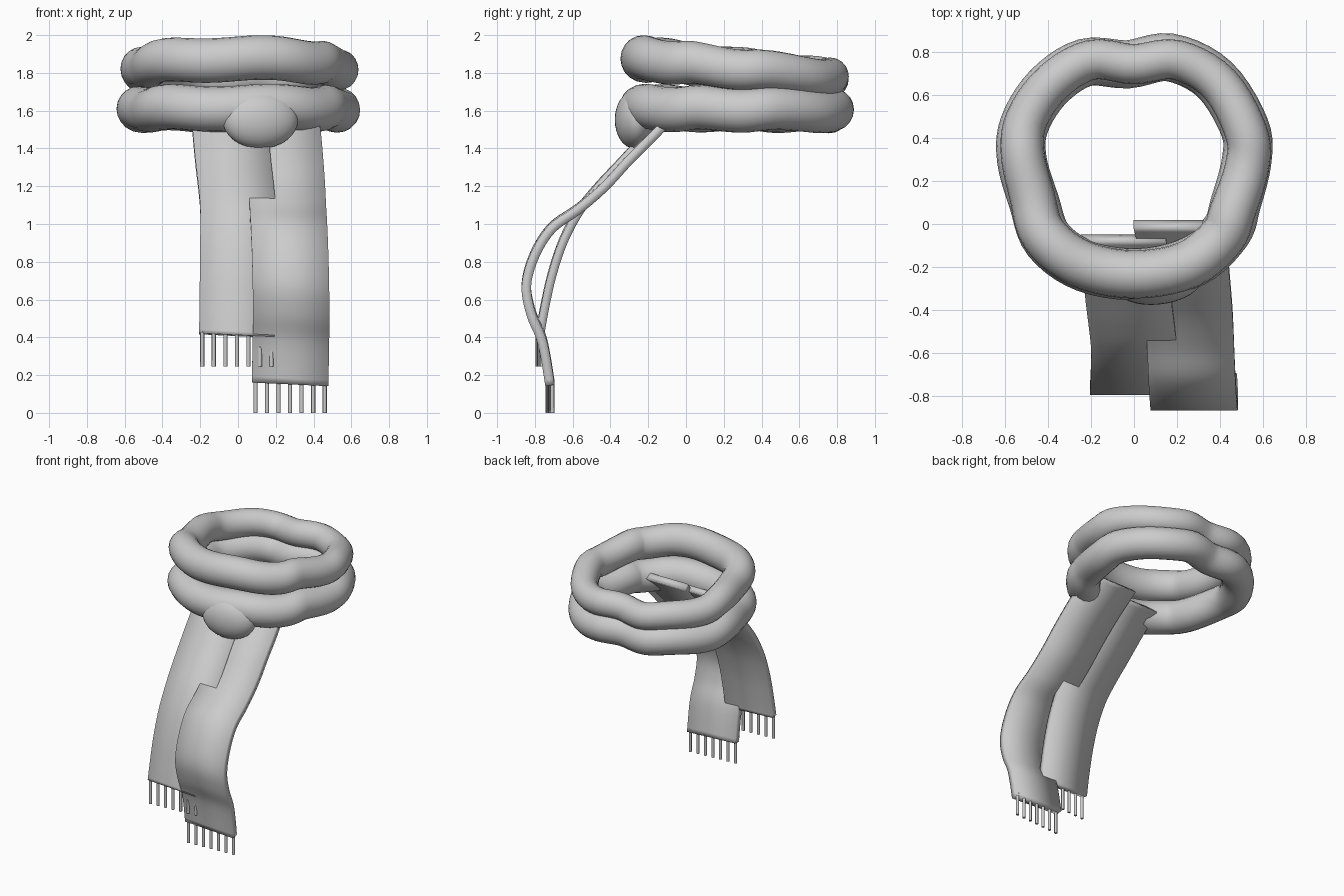
import bpy, bmesh, math
from mathutils import Vector

cube = bpy.data.objects.get("Cube")
if cube:
    bpy.data.objects.remove(cube, do_unlink=True)

wool = bpy.data.materials.new("grey_wool")
wool.use_nodes = True
GREY = (0.6, 0.6, 0.6, 1)
wool.diffuse_color = GREY
wool.node_tree.nodes["Principled BSDF"].inputs["Base Color"].default_value = GREY


def finish(name, bm):
    """Turn a bmesh into a smooth, coloured object."""
    bmesh.ops.recalc_face_normals(bm, faces=bm.faces)
    for f in bm.faces:
        f.smooth = True
    mesh = bpy.data.meshes.new(name)
    bm.to_mesh(mesh)
    bm.free()
    mesh.materials.append(wool)
    ob = bpy.data.objects.new(name, mesh)
    bpy.context.collection.objects.link(ob)
    return ob


def spline(points, closed=False, steps=5):
    """Catmull-Rom samples through the given points."""
    pts = [Vector(p) for p in points]
    n = len(pts)
    get = (lambda i: pts[i % n]) if closed else (lambda i: pts[max(0, min(n - 1, i))])
    out = []
    for i in range(n if closed else n - 1):
        a, b, c, d = (get(i + k) for k in (-1, 0, 1, 2))
        for s in range(steps):
            t = s / steps
            out.append(0.5 * (2 * b + (c - a) * t + (2 * a - 5 * b + 4 * c - d) * t * t
                              + (3 * b - a - 3 * c + d) * t ** 3))
    if not closed:
        out.append(pts[-1])
    return out


def loft(bm, rings, closed):
    """Skin a list of vertex rings."""
    n = len(rings[0])
    pairs = list(zip(rings, rings[1:] + rings[:1])) if closed else list(zip(rings, rings[1:]))
    for r0, r1 in pairs:
        for j in range(n):
            k = (j + 1) % n
            bm.faces.new((r0[j], r0[k], r1[k], r1[j]))


# Lumpy neck wraps: x, y of the tube centre seen from above
WRAP = [(0, .745), (.2, .765), (.40, .65), (.525, .42), (.525, .26), (.46, .06),
        (.41, -.06), (.25, -.19), (0, -.235), (-.25, -.185), (-.42, -.05),
        (-.475, .13), (-.52, .33), (-.5, .49), (-.38, .66), (-.2, .765)]


def wrap(name, scale, turn, z_front, z_back, r_front, r_back, flat, sides=20):
    bm = bmesh.new()
    path = []
    for x, y in WRAP:
        p = Vector((x, y - .27)) * scale
        c, s = math.cos(turn), math.sin(turn)
        path.append((p.x * c - p.y * s, p.x * s + p.y * c + .27, 0))
    path = spline(path, True)
    rings = []
    for i, p in enumerate(path):
        tangent = (path[(i + 1) % len(path)] - path[i - 1]).normalized()
        side = Vector((tangent.y, -tangent.x, 0))
        f = (p.y + .235) / 1.0
        z = z_front + (z_back - z_front) * f + .008 * math.sin(i / len(path) * math.tau * 7)
        r = r_front + (r_back - r_front) * f
        ring = []
        for j in range(sides):
            a = math.tau * j / sides
            ring.append(bm.verts.new(p + side * (r * flat * math.cos(a))
                                     + Vector((0, 0, z + r * math.sin(a)))))
        rings.append(ring)
    loft(bm, rings, True)
    return finish(name, bm)


wrap("upper_wrap", 1.0, 0, 1.875, 1.775, .118, .098, .95)
wrap("lower_wrap", 1.0, .06, 1.615, 1.6, .12, .112, 1.0)

# Knot at the front
bm = bmesh.new()
bmesh.ops.create_uvsphere(bm, u_segments=32, v_segments=16, radius=1)
for v in bm.verts:
    v.co = Vector((v.co.x * .2 + .118, v.co.y * .1 - .275 + v.co.x * .02, v.co.z * .152 + 1.552))
finish("knot", bm)


# Hanging tails: flat strips following a path, with fringe at the end
def tail(name, points, width, thick, fringe_len):
    bm = bmesh.new()
    path = spline(points)
    cols = (-.5, 0, .5)
    rings = []
    for i, p in enumerate(path):
        t = path[min(i + 1, len(path) - 1)] - path[max(i - 1, 0)]
        normal = Vector((0, t.z, -t.y)).normalized() * thick / 2
        tilt = Vector((width, 0, -.02 * i / len(path)))
        ring = [p + tilt * c + normal for c in cols]
        ring += [p + tilt * c - normal for c in reversed(cols)]
        rings.append([bm.verts.new(v) for v in ring])
    loft(bm, rings, False)
    for r in (rings[0], rings[-1]):
        bm.faces.new((r[0], r[1], r[4], r[5]))
        bm.faces.new((r[1], r[2], r[3], r[4]))
    finish(name, bm)

    bm = bmesh.new()
    end = path[-1]
    for k in range(-3, 4):
        made = bmesh.ops.create_cone(bm, cap_ends=True, segments=8, radius1=.011,
                                     radius2=.011, depth=fringe_len)
        centre = Vector((end.x + k * .061, end.y + k * .004, end.z + .02 - fringe_len / 2))
        bmesh.ops.translate(bm, verts=made["verts"], vec=centre)
    ob = finish(name + "_fringe", bm)
    bpy.context.view_layer.objects.active = ob
    ob.select_set(True)
    bpy.ops.object.shade_smooth_by_angle(angle=math.radians(50))
    ob.select_set(False)


tail("short_tail", [(-.05, -.065, 1.61), (-.04, -.2, 1.48), (-.025, -.35, 1.32), (-.01, -.47, 1.19),
                    (0, -.565, 1.07), (0, -.65, .91), (-.002, -.71, .73),
                    (-.004, -.75, .55), (-.006, -.775, .41)], .4, .045, .185)
tail("long_tail", [(.2, 0, 1.65), (.232, -.14, 1.5), (.248, -.3, 1.34), (.258, -.43, 1.2),
                   (.264, -.57, 1.08), (.27, -.71, .98), (.276, -.8, .84), (.28, -.845, .68),
                   (.282, -.82, .53), (.28, -.76, .38), (.276, -.72, .155)], .405, .05, .175)
